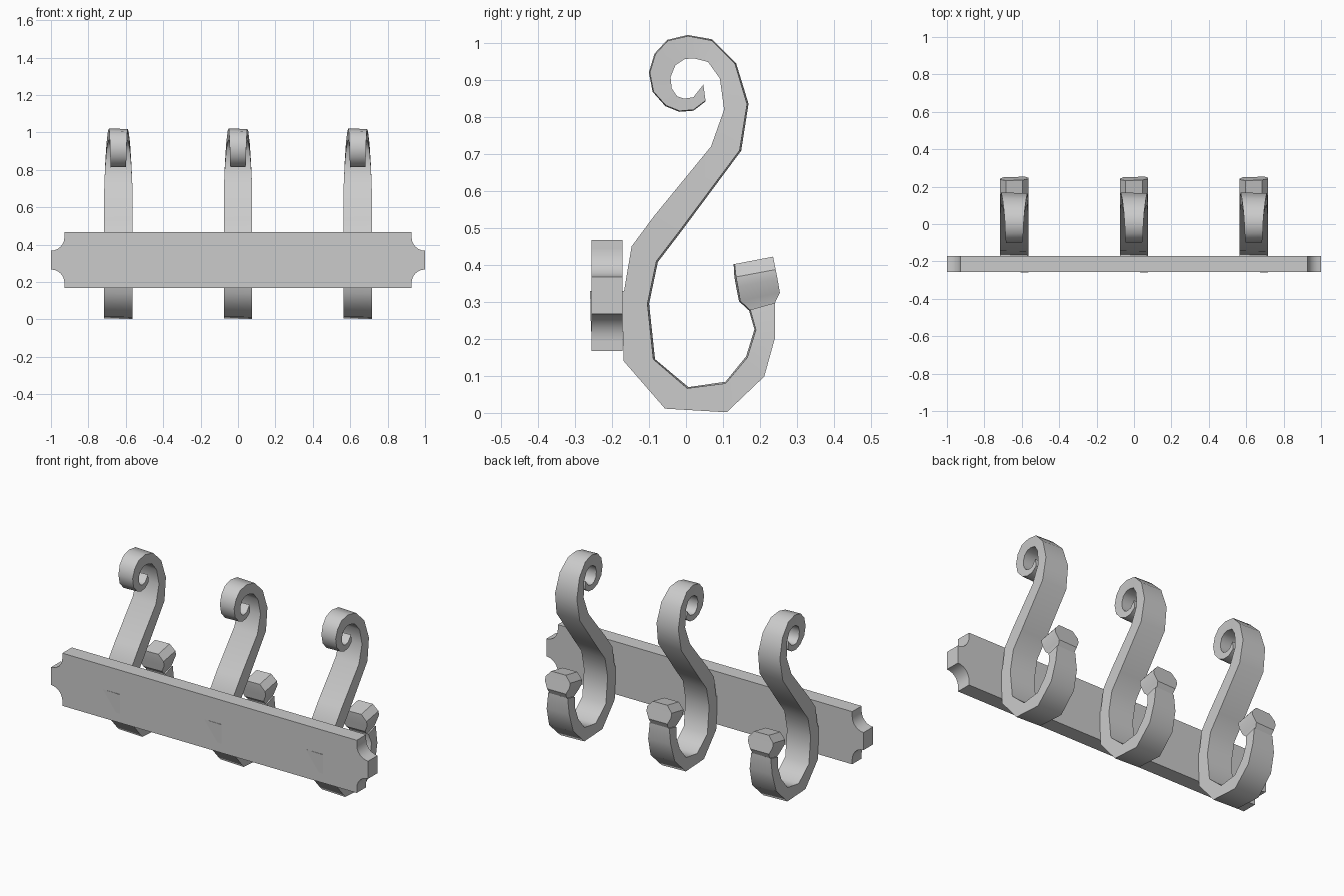
import bpy, bmesh
from math import sin, cos, pi, radians
from mathutils import Vector


def finish(name, bm, angle):
    bmesh.ops.recalc_face_normals(bm, faces=bm.faces)
    mesh = bpy.data.meshes.new(name)
    bm.to_mesh(mesh)
    bm.free()
    obj = bpy.data.objects.new(name, mesh)
    bpy.context.collection.objects.link(obj)
    bpy.ops.object.select_all(action='DESELECT')
    obj.select_set(True)
    bpy.context.view_layer.objects.active = obj
    bpy.ops.object.shade_smooth_by_angle(angle=radians(angle))
    return obj


def loft(name, sections, angle, lean=0.03):
    # each section: outer y, z, inner y, z, half width in x
    # lean tips the cross-section slightly, as on the forged strap
    bm = bmesh.new()
    rings = []
    for y0, z0, y1, z1, w in sections:
        out = Vector((0, y0 - y1, z0 - z1)).normalized() * lean
        rings.append([bm.verts.new(Vector((x, y, z)) + out * x) for x, y, z in
                      ((-w, y0, z0), (w, y0, z0), (w, y1, z1), (-w, y1, z1))])
    for a, b in zip(rings, rings[1:]):
        for i in range(4):
            j = (i + 1) % 4
            bm.faces.new((a[i], a[j], b[j], b[i]))
    bm.faces.new(rings[0])
    bm.faces.new(rings[-1])
    return finish(name, bm, angle)


# Wall plate with scooped corners
bm = bmesh.new()
mid, half = 0.3175, 0.15
corner = [(0.928, half), (0.928, half - 0.025)]
corner += [(1 - 0.072 * cos(a), 0.122 - 0.072 * sin(a))
           for a in (pi / 2 * i / 6 for i in range(7))]
outline = corner + [(x, -z) for x, z in reversed(corner)]
outline += [(-x, -z) for x, z in outline]
face = bm.faces.new([bm.verts.new((x, -0.256, mid + z)) for x, z in outline])
ext = bmesh.ops.extrude_face_region(bm, geom=[face])
bmesh.ops.translate(bm, vec=(0, 0.085, 0),
                    verts=[v for v in ext['geom'] if isinstance(v, bmesh.types.BMVert)])
finish("wall_plate", bm, 30)

# S-shaped strap, from the hook end up to the scroll tip
strap = [
    (0.239, 0.297, 0.172, 0.278, 0.06), (0.239, 0.205, 0.187, 0.225, 0.07),
    (0.21, 0.10, 0.164, 0.151, 0.075), (0.11, 0.004, 0.107, 0.082, 0.076),
    (-0.055, 0.013, 0.005, 0.068, 0.076), (-0.166, 0.14, -0.086, 0.145, 0.076),
    (-0.171, 0.295, -0.102, 0.295, 0.076), (-0.145, 0.449, -0.078, 0.409, 0.076),
    (-0.085, 0.53, -0.016, 0.49, 0.076), (0.07, 0.72, 0.147, 0.709, 0.075),
    (0.105, 0.82, 0.167, 0.835, 0.07), (0.093, 0.905, 0.134, 0.944, 0.063),
    (0.06, 0.95, 0.07, 1.008, 0.055), (0.02, 0.96, 0.005, 1.02, 0.05),
    (-0.005, 0.957, -0.05, 1.007, 0.048), (-0.03, 0.94, -0.084, 0.97, 0.046),
    (-0.043, 0.908, -0.099, 0.92, 0.044), (-0.04, 0.877, -0.089, 0.868, 0.043),
    (-0.025, 0.855, -0.055, 0.83, 0.042), (-0.005, 0.848, -0.018, 0.815, 0.041),
    (0.02, 0.852, 0.02, 0.818, 0.04), (0.047, 0.886, 0.053, 0.843, 0.04),
]
# Faceted knob on the hook end
knob = [
    (0.238, 0.295, 0.172, 0.277, 0.052), (0.252, 0.325, 0.145, 0.302, 0.058),
    (0.245, 0.362, 0.138, 0.340, 0.076), (0.240, 0.387, 0.133, 0.367, 0.076),
    (0.234, 0.422, 0.13, 0.402, 0.045),
]
# Fixing block that runs from the strap through the plate
block = [(-0.2545, 0.22, -0.15, 0.22, 0.076), (-0.257, 0.33, -0.15, 0.33, 0.076)]

# Three hooks along the plate
for side, x in (("left", -0.64), ("middle", 0), ("right", 0.64)):
    loft("hook_strap_" + side, strap, 50).location.x = x
    loft("hook_knob_" + side, knob, 35).location.x = x
    # the block leans towards the front on its right side
    loft("fixing_block_" + side, block, 30).location.x = x
